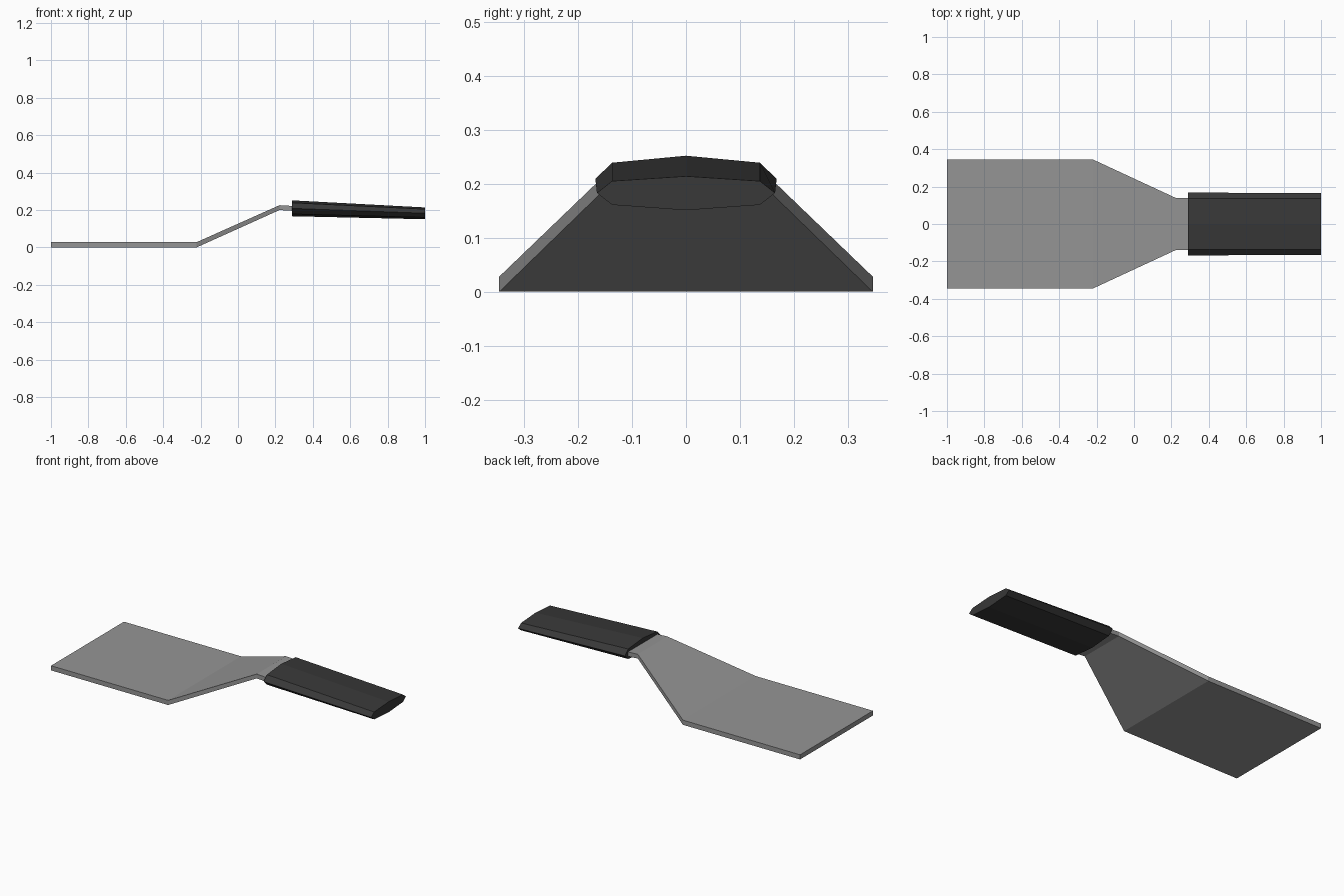
import bpy, bmesh

if "Cube" in bpy.data.objects:
    bpy.data.objects.remove(bpy.data.objects["Cube"])


def loft(name, sections):
    """Join matching closed cross-sections into a capped solid."""
    bm = bmesh.new()
    rings = [[bm.verts.new(p) for p in sec] for sec in sections]
    n = len(rings[0])
    for a, b in zip(rings, rings[1:]):
        for i in range(n):
            j = (i + 1) % n
            bm.faces.new((a[i], a[j], b[j], b[i]))
    bm.faces.new(rings[0])
    bm.faces.new(rings[-1])
    bmesh.ops.recalc_face_normals(bm, faces=bm.faces)
    mesh = bpy.data.meshes.new(name)
    bm.to_mesh(mesh)
    bm.free()
    obj = bpy.data.objects.new(name, mesh)
    bpy.context.collection.objects.link(obj)
    return obj


# Bent flat blade: x, half width, bottom z, top z
stations = [(-1.0, 0.346, 0.0, 0.028), (-0.222, 0.346, 0.0, 0.028),
            (0.222, 0.14, 0.2, 0.226), (0.31, 0.14, 0.195, 0.221)]
blade = loft("blade", [[(x, -w, lo), (x, w, lo), (x, w, hi), (x, -w, hi)]
                       for x, w, lo, hi in stations])


# Grip section: crowned top and bottom with bevelled sides
def grip_section(x, side, heights):
    top, shoulder, mid, under, bottom = heights
    s = 0.137
    return [(x, 0, top), (x, s, shoulder), (x, side, mid), (x, s, under),
            (x, 0, bottom), (x, -s, under), (x, -side, mid), (x, -s, shoulder)]


handle = loft("handle", [
    grip_section(0.288, 0.168, (0.252, 0.239, 0.209, 0.179, 0.167)),
    grip_section(1.0, 0.165, (0.214, 0.205, 0.183, 0.161, 0.151))])

# Dark grip colour
dark = bpy.data.materials.new("dark_grip")
dark.diffuse_color = (0.04, 0.04, 0.04, 1)
dark.use_nodes = True
dark.node_tree.nodes["Principled BSDF"].inputs["Base Color"].default_value = dark.diffuse_color
handle.data.materials.append(dark)

# Steel blade colour
steel = bpy.data.materials.new("steel")
steel.diffuse_color = (0.3, 0.3, 0.3, 1)
steel.use_nodes = True
steel.node_tree.nodes["Principled BSDF"].inputs["Base Color"].default_value = steel.diffuse_color
blade.data.materials.append(steel)
